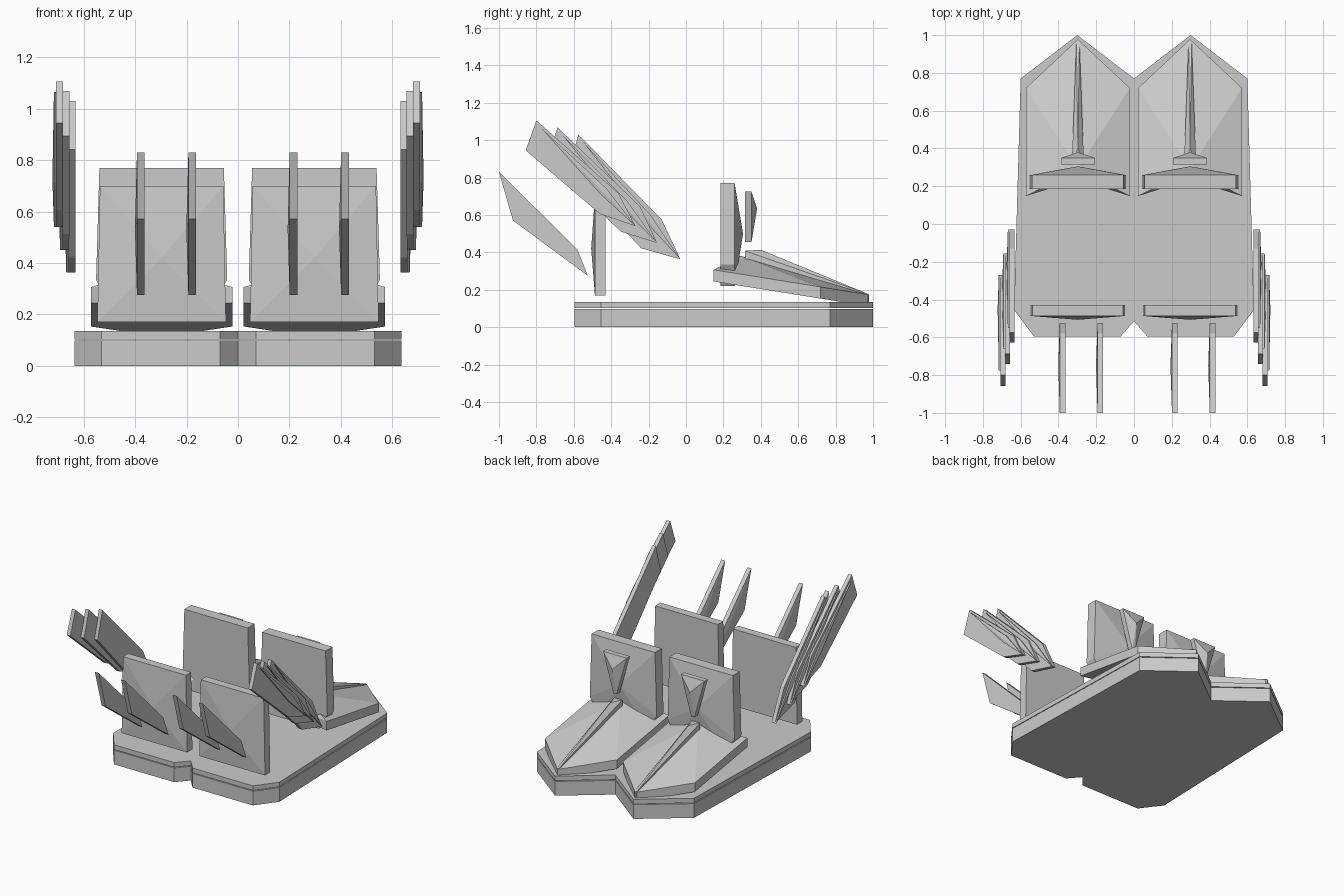
import bpy, bmesh

if "Cube" in bpy.data.objects:
    bpy.data.objects.remove(bpy.data.objects["Cube"])


def plate(name, outline, axis, d0, d1, apex=None, offset=(0, 0, 0), slope=0.0, flip=False):
    """Extrude a 2D outline along an axis from d0 to d1; the d1 side may rise to an apex (u, v, d).
    slope shears z along y; flip mirrors in x."""
    def place(u, v, d):
        x, y, z = {'x': (d, u, v), 'y': (u, d, v), 'z': (u, v, d)}[axis]
        x, y, z = x + offset[0], y + offset[1], z + offset[2] + slope * y
        return (-x if flip else x, y, z)

    bm = bmesh.new()
    low = [bm.verts.new(place(u, v, d0)) for u, v in outline]
    high = [bm.verts.new(place(u, v, d1)) for u, v in outline]
    n = len(outline)
    bm.faces.new(low[::-1])
    for i in range(n):
        j = (i + 1) % n
        bm.faces.new((low[i], low[j], high[j], high[i]))
    if apex:
        tip = bm.verts.new(place(*apex))
        for i in range(n):
            bm.faces.new((high[i], high[(i + 1) % n], tip))
    else:
        bm.faces.new(high)
    bmesh.ops.recalc_face_normals(bm, faces=bm.faces)
    mesh = bpy.data.meshes.new(name)
    bm.to_mesh(mesh)
    bm.free()
    obj = bpy.data.objects.new(name, mesh)
    bpy.context.collection.objects.link(obj)
    return obj


# Two-layer base with twin pointed rear
half = [(0.07, -0.595), (0.53, -0.595), (0.635, -0.455), (0.6, 0.77), (0.3, 1.0)]
base = [(0, -0.515)] + half + [(0, 0.77)] + [(-x, y) for x, y in half[::-1]]
plate("base_lower", base, 'z', 0.0, 0.098)
plate("base_upper", base, 'z', 0.103, 0.135)

# Paired parts repeated on the left and right halves
for side, cx in (("left", -0.297), ("right", 0.297)):
    at = (cx, 0, 0)

    # Front upright panel with a shallow faceted front
    plate("front_panel_" + side,
          [(-0.25, 0.17), (0.25, 0.17), (0.24, 0.70), (-0.24, 0.70)],
          'y', -0.43, -0.487, (0, 0.42, -0.507), at)

    # Rear upright panel with clipped lower corners
    plate("rear_panel_" + side,
          [(-0.19, 0.22), (0.19, 0.22), (0.255, 0.335), (0.242, 0.77),
           (-0.242, 0.77), (-0.255, 0.335)],
          'y', 0.185, 0.26, (0, 0.50, 0.305), at)

    # Inverted triangular boss behind the rear panel
    plate("rear_boss_" + side,
          [(-0.012, 0.455), (0.012, 0.455), (0.09, 0.725), (-0.09, 0.725)],
          'y', 0.315, 0.35, (0, 0.635, 0.38), at)

    # Sloping pointed deck
    plate("deck_" + side,
          [(-0.275, 0.148), (0, 0.235), (0.275, 0.148), (0.275, 0.72),
           (0, 0.978), (-0.275, 0.72)],
          'z', 0.0, 0.062, (0, 0.29, 0.16), (cx, 0, 0.268), -0.16)

    # Tapered ridge along the deck
    plate("ridge_" + side,
          [(-0.032, 0.315), (0.032, 0.315), (0.008, 0.972), (-0.008, 0.972)],
          'z', 0.0, 0.05, (0, 0.40, 0.085), (cx, 0, 0.4685), -0.35)

    # Slanted blades at the front
    for i, dx in enumerate((-0.083, 0.117)):
        plate(f"front_blade_{side}_{i + 1}",
              [(-1.0, 0.83), (-0.925, 0.57), (-0.525, 0.275), (-0.58, 0.415)],
              'x', 0.017, -0.013, (-0.75, 0.53, -0.021), (cx + dx, 0, 0))

# Staggered side blades, each with a thin outer rib
blades = [
    (0.680, [(-0.80, 1.105), (-0.857, 0.945), (-0.46, 0.605), (-0.27, 0.54), (-0.36, 0.715)]),
    (0.656, [(-0.687, 1.068), (-0.742, 0.893), (-0.35, 0.512), (-0.155, 0.45), (-0.245, 0.645)]),
    (0.632, [(-0.575, 1.03), (-0.628, 0.842), (-0.24, 0.422), (-0.03, 0.363), (-0.13, 0.575)]),
]
for side, flip in (("left", True), ("right", False)):
    for i, (x, pts) in enumerate(blades):
        plate(f"side_blade_{side}_{i + 1}", pts, 'x', x, x + 0.027, flip=flip)
        (ty, tz), (by, bz) = pts[0], pts[3]
        ty, tz = ty + 0.025, tz - 0.04
        my, mz = ty * 0.35 + by * 0.65, tz * 0.35 + bz * 0.65
        rib = [(ty, tz), (my - 0.012, mz - 0.012), (by, bz), (my + 0.02, mz + 0.02)]
        plate(f"side_blade_rib_{side}_{i + 1}", rib, 'x', x + 0.027, x + 0.036,
              (my, mz, x + 0.042), flip=flip)
